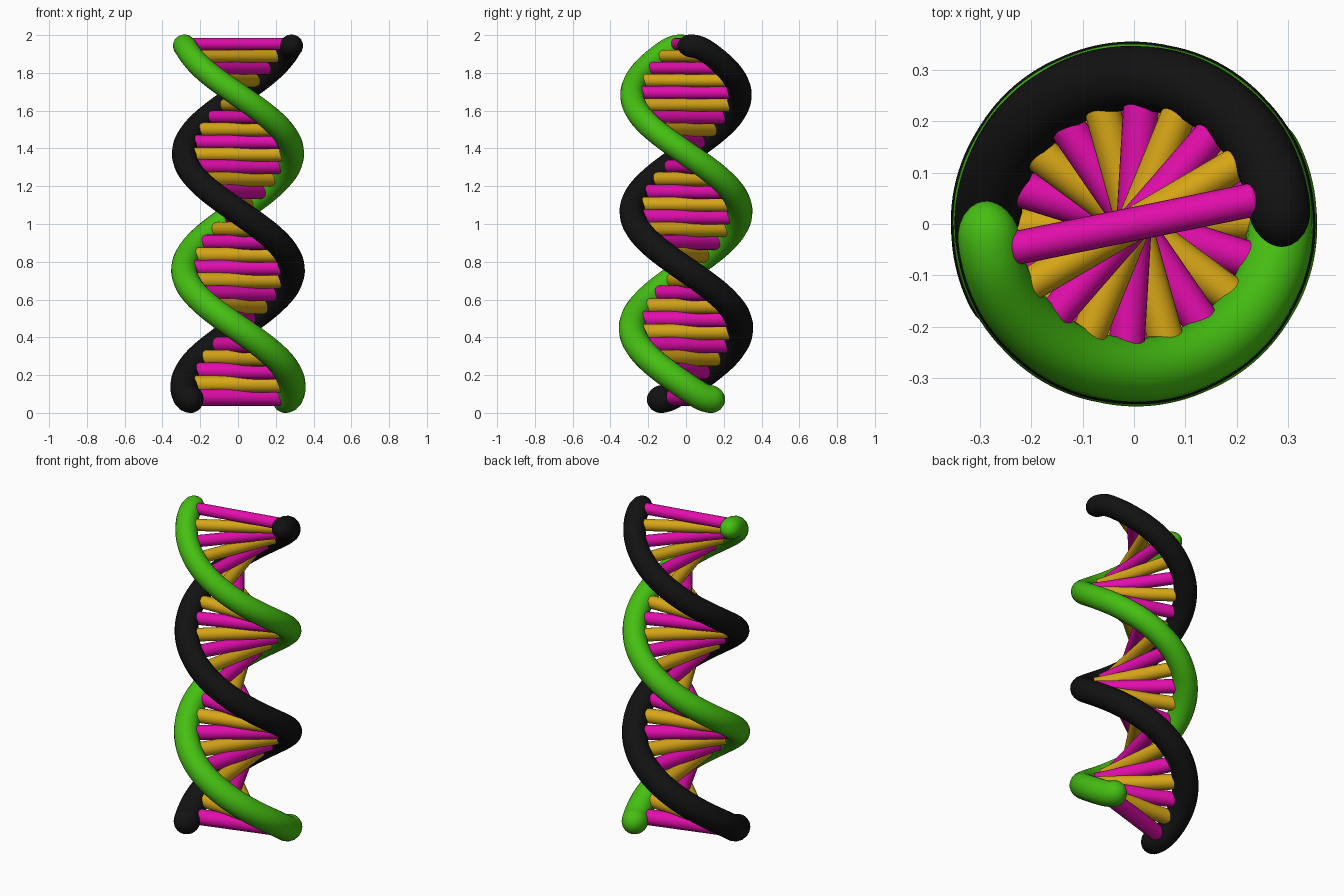
import bpy, math
from mathutils import Matrix

if "Cube" in bpy.data.objects:
    bpy.data.objects.remove(bpy.data.objects["Cube"])

HELIX_R = 0.285
RATE = math.radians(291.5)   # twist per unit of height


def material(name, rgb):
    m = bpy.data.materials.new(name)
    m.diffuse_color = (*rgb, 1)
    m.use_nodes = True
    m.node_tree.nodes["Principled BSDF"].inputs["Base Color"].default_value = m.diffuse_color
    return m


green = material("green", (0.06, 0.52, 0.006))
black = material("black", (0.006, 0.006, 0.006))
magenta = material("magenta", (0.76, 0.004, 0.41))
gold = material("gold", (0.68, 0.38, 0.008))


def angle(z):
    return -(z - 1.375) * RATE


def soft_floor(z, lo, k=0.015):
    return lo + k * math.log(1 + math.exp((z - lo) / k))


# Helical strand: tapering tube with rounded ends that level out
def strand(name, offset, mat):
    n, z0, z1 = 200, -0.004, 2.023
    slant = math.hypot(1, HELIX_R * RATE)
    # even steps, with extra points inside the rounded ends
    steps = sorted([i / n for i in range(n + 1)] + [0.0006, 0.002, 0.998, 0.9994])
    cu = bpy.data.curves.new(name, 'CURVE')
    cu.dimensions = '3D'
    cu.bevel_depth = 1.0
    cu.bevel_resolution = 7
    cu.use_fill_caps = True
    sp = cu.splines.new('POLY')
    sp.points.add(len(steps) - 1)
    sp.use_smooth = True
    for p, s in zip(sp.points, steps):
        u = z0 + (z1 - z0) * s
        a = angle(u) + offset
        z = soft_floor(u, 0.07)
        z = 2 - soft_floor(2 - z, 0.055)
        d = min(u - z0, z1 - u) * slant
        cap = math.sqrt(max(0, 1 - max(0, 1 - d / 0.09) ** 2))
        p.co = (HELIX_R * math.cos(a), HELIX_R * math.sin(a), z, 1)
        p.radius = max(0.004, (0.074 - 0.0065 * u) * cap)
    ob = bpy.data.objects.new(name, cu)
    bpy.context.collection.objects.link(ob)
    cu.materials.append(mat)
    bpy.ops.object.select_all(action='DESELECT')
    ob.select_set(True)
    bpy.context.view_layer.objects.active = ob
    bpy.ops.object.convert(target='MESH')


strand("green_strand", 0, green)
strand("black_strand", math.pi, black)

# Rungs: alternating colours, thicker towards the bottom
for i in range(29):
    z = 1.953 - 0.064 * i - 0.0001 * i * i
    r = 0.033 + 0.012 * i / 28
    bpy.ops.mesh.primitive_cylinder_add(vertices=24, radius=r, depth=0.49)
    ob = bpy.context.object
    ob.name = f"rung_{i + 1:02d}"
    ob.data.transform(Matrix.Rotation(math.pi / 2, 4, 'Y'))
    ob.rotation_euler.z = angle(z)
    ob.location.z = z
    ob.data.materials.append(gold if i % 2 else magenta)
    bev = ob.modifiers.new("soft_ends", 'BEVEL')
    bev.width = 0.008
    bev.segments = 2
    bev.limit_method = 'ANGLE'
    bev.angle_limit = math.radians(40)
    bpy.ops.object.shade_smooth_by_angle(angle=math.radians(40))
